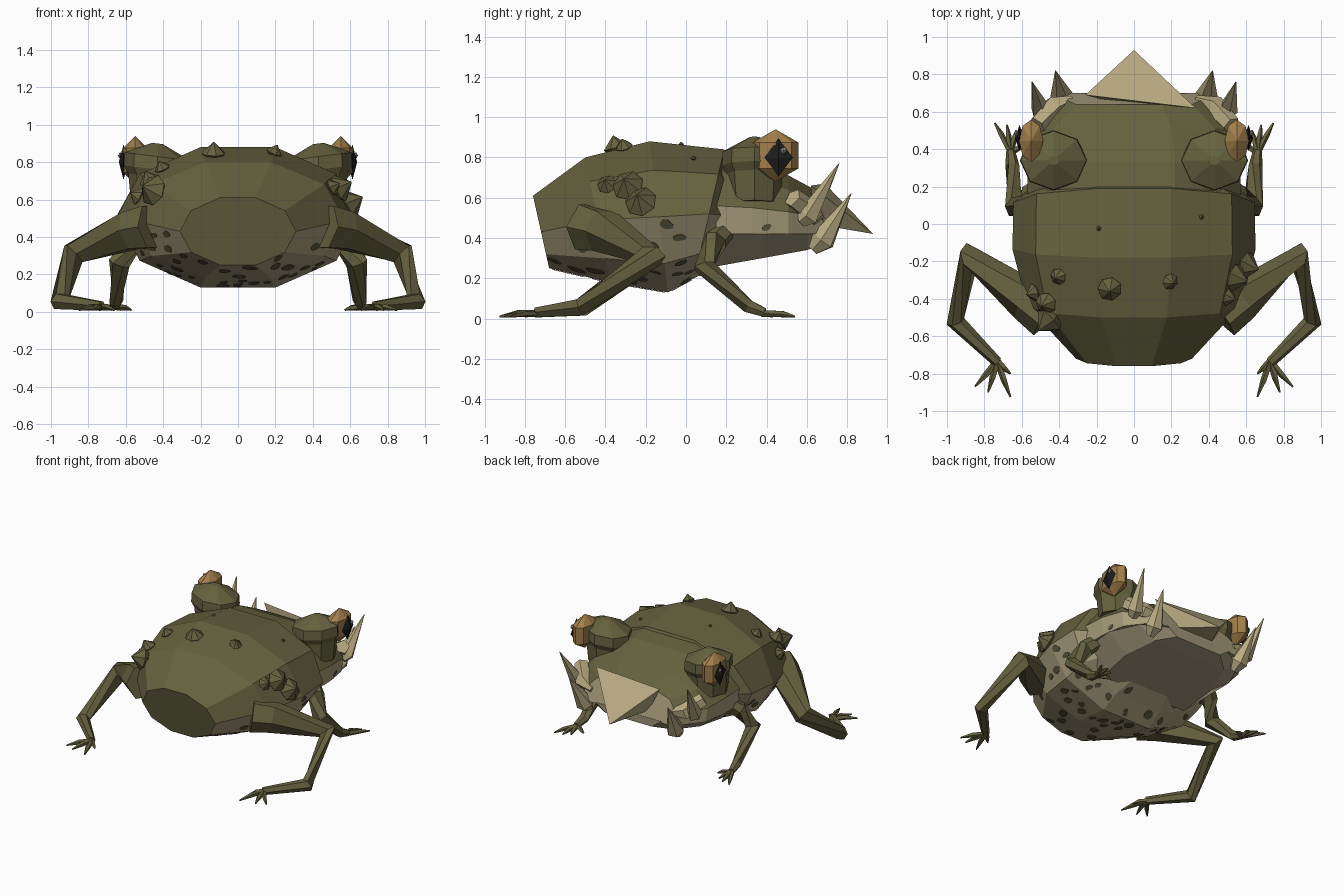
import bpy, bmesh, math, random
from mathutils import Vector
from mathutils.bvhtree import BVHTree

random.seed(7)
if "Cube" in bpy.data.objects:
    bpy.data.objects.remove(bpy.data.objects["Cube"])


def material(name, rgb):
    m = bpy.data.materials.new(name)
    m.use_nodes = True
    m.diffuse_color = (*rgb, 1)
    bsdf = next(n for n in m.node_tree.nodes if n.type == "BSDF_PRINCIPLED")
    bsdf.inputs["Base Color"].default_value = (*rgb, 1)
    return m


olive = material("olive_skin", (.13, .12, .05))
tan = material("tan_belly", (.39, .335, .2))
brown = material("brown_jaw", (.35, .295, .19))
horn = material("pale_horn", (.49, .41, .23))
amber = material("amber_eye", (.36, .21, .07))
black = material("black_pupil", (.012, .012, .013))
dark = material("dark_spot", (.095, .088, .045))
glint = material("grey_glint", (.3, .3, .28))


def finish(name, bm, *mats):
    bmesh.ops.recalc_face_normals(bm, faces=bm.faces)
    mesh = bpy.data.meshes.new(name)
    bm.to_mesh(mesh)
    bm.free()
    for m in mats:
        mesh.materials.append(m)
    ob = bpy.data.objects.new(name, mesh)
    bpy.context.collection.objects.link(ob)
    return ob


def loft(name, rings, mats, rule=lambda k: 0):
    """Skin closed rings in order; rule picks the material from the side number."""
    bm = bmesh.new()
    rows = [[bm.verts.new(p) for p in ring] for ring in rings]
    n = len(rows[0])
    for a, b in zip(rows, rows[1:]):
        for k in range(n):
            f = bm.faces.new((a[k], a[(k + 1) % n], b[(k + 1) % n], b[k]))
            f.material_index = rule(k)
    bm.faces.new(rows[0])
    bm.faces.new(rows[-1]).material_index = len(mats) - 1
    return finish(name, bm, *mats)


def tube(name, path, radii, mat, sides=6):
    """Tapered tube along a path."""
    pts = [Vector(p) for p in path]
    rings = []
    for i, p in enumerate(pts):
        t = Vector()
        if i:
            t += (p - pts[i - 1]).normalized()
        if i < len(pts) - 1:
            t += (pts[i + 1] - p).normalized()
        t.normalize()
        u = t.cross(Vector((0, 0, 1)) if abs(t.z) < .95 else Vector((0, 1, 0))).normalized()
        v = t.cross(u)
        rings.append([p + radii[i] * (u * math.cos(a) + v * math.sin(a))
                      for a in (math.tau * k / sides for k in range(sides))])
    return loft(name, rings, [mat])


def ball(name, centre, size, mat, segments, rings):
    bm = bmesh.new()
    bmesh.ops.create_uvsphere(bm, u_segments=segments, v_segments=rings, radius=1)
    for v in bm.verts:
        v.co = Vector(centre) + Vector(size) * v.co
    return finish(name, bm, mat)


# Body: ten-sided tilted rings, olive above and tan below
def body_ring(top, bottom, width):
    t, b = Vector((0, *top)), Vector((0, *bottom))
    up = (t - b) / (2 * math.sin(math.radians(72)))
    return [(t + b) / 2 + Vector((width * math.cos(a), 0, 0)) + up * math.sin(a)
            for a in (math.tau * k / 10 for k in range(10))]


body = loft("body", [body_ring((-.76, .61), (-.68, .25), .31),
                     body_ring((-.5, .8), (-.38, .18), .57),
                     body_ring((-.18, .88), (-.09, .13), .65),
                     body_ring((.19, .84), (.04, .2), .645),
                     body_ring((.24, .74), (.2, .28), .5)],
            [olive, tan], lambda k: int(k > 4))


# Head: olive crown with a tan upper lip
def head_ring(y, width, top, mid, low, lean=0):
    half = [(.38, 0, top), (.8, 0, top * .6 + mid * .4), (1, lean * .6, mid), (.97, lean, low)]
    half = [(width * w, y + d, z) for w, d, z in half]
    return half + [(-x, q, z) for x, q, z in reversed(half)]


head = loft("head", [head_ring(.15, .57, .83, .56, .42),
                     head_ring(.33, .57, .8, .55, .42),
                     head_ring(.51, .54, .71, .53, .42),
                     head_ring(.64, .39, .64, .5, .42, .06)],
            [olive, tan], lambda k: int(k in (2, 3, 4)))


# Lower jaw
def jaw_ring(y, width, top, bottom):
    half = [(width, y, top), (width * .7, y, bottom)]
    return half + [(-x, y, z) for x, y, z in reversed(half)]


loft("lower_jaw", [jaw_ring(.1, .53, .43, .25), jaw_ring(.38, .55, .42, .3),
                   jaw_ring(.6, .45, .42, .34), jaw_ring(.7, .28, .43, .37)], [brown])

# Beak: skewed spike
bm = bmesh.new()
corners = [bm.verts.new(p) for p in
           ((.33, .62, .66), (-.26, .69, .67), (-.15, .66, .47), (.2, .64, .47))]
tip = bm.verts.new((0, .93, .42))
bm.faces.new(corners)
for k in range(4):
    bm.faces.new((corners[k], corners[(k + 1) % 4], tip))
finish("beak", bm, horn)


# Paired parts
for side, s in (("left", 1), ("right", -1)):
    def at(*p):
        return (s * p[0], p[1], p[2])

    # Eye socket, eyeball, pupil and glint
    socket = []
    for z, r in ((.57, .15), (.72, .165), (.76, .19), (.83, .185), (.9, .03)):
        socket.append([at(.43 + r * .95 * math.cos(a), .34 + r * .85 * math.sin(a),
                          z + r * .12 * math.cos(a))
                       for a in (math.tau * k / 8 for k in range(8))])
    loft(side + "_eye_socket", socket, [olive])
    ball(side + "_eyeball", at(.55, .445, .81), (.075, .13, .13), amber, 8, 3)
    ball(side + "_pupil", at(.612, .46, .8), (.025, .07, .095), black, 4, 2)
    ball(side + "_eye_glint", at(.63, .485, .835), (.012, .018, .02), glint, 4, 2)

    # Horns along the jaw
    tube(side + "_rear_horn", [at(.49, .57, .48), at(.5, .61, .51), at(.545, .76, .77)],
         (.03, .055, .002), horn, 5)
    tube(side + "_front_horn", [at(.38, .63, .34), at(.385, .68, .39), at(.42, .82, .62)],
         (.03, .065, .002), horn, 6)
    tube(side + "_lip_plate", [at(.52, .53, .6), at(.43, .63, .52), at(.33, .67, .5)],
         (.05, .06, .02), horn, 5)

    # Hind leg with webless toes
    tube(side + "_hind_leg", [at(.46, -.49, .455), at(.57, -.41, .435), at(.88, -.17, .31),
                              at(.955, -.52, .055), at(.73, -.74, .03)],
         (.13, .115, .07, .05, .028), olive)
    for i, (x, y) in enumerate(((.85, -.87), (.78, -.9), (.66, -.925), (.66, -.8))):
        mid = ((x + .73) / 2, (y - .74) / 2, .025)
        tube(f"{side}_hind_toe_{i + 1}", [at(.73, -.73, .025), at(*mid), at(x, y, .01)],
             (.018, .018, .005), olive, 5)

    # Front leg and toes
    tube(side + "_front_leg", [at(.5, .2, .44), at(.56, .15, .39), at(.635, .09, .26),
                               at(.65, .31, .06), at(.66, .39, .03)],
         (.05, .06, .058, .037, .025), olive)
    for i, (x, y) in enumerate(((.745, .54), (.68, .53), (.63, .5), (.57, .43))):
        mid = ((x * .6 + .66 * .4), (y * .6 + .39 * .4), .022)
        tube(f"{side}_front_toe_{i + 1}", [at(.66, .38, .025), at(*mid), at(x, y, .01)],
             (.017, .016, .005), olive, 5)

# Warts: pointed cones seated on the back
surface = BVHTree.FromPolygons([v.co for v in body.data.vertices],
                               [p.vertices[:] for p in body.data.polygons])
warts = [(-.13, -.36, .9, .065), (.2, -.32, .9, .045), (-.42, -.29, .8, .045),
         (-.58, -.38, .64, .05), (-.48, -.43, .72, .06), (-.48, -.54, .66, .085),
         (.58, -.3, .68, .08), (.62, -.23, .59, .08), (.53, -.4, .68, .05),
         (-.19, -.02, .9, .014), (.37, .04, .82, .014)]
for i, (x, y, z, r) in enumerate(warts):
    p, n, _, _ = surface.find_nearest(Vector((x, y, z)))
    if n.dot(p - Vector((0, -.2, .5))) < 0:
        n = -n
    tube(f"wart_{i + 1}", [p - n * r * .4, p + n * r * .15, p + n * r * 1.1],
         (r * .5, r, r * .04), olive, 7)


# Spots: thin irregular plates scattered on the tan faces
def spots(name, ob, count, size):
    bm = bmesh.new()
    ob.data.calc_loop_triangles()
    tris = []
    for t in ob.data.loop_triangles:
        poly = ob.data.polygons[t.polygon_index]
        if poly.material_index == 1 and abs(poly.normal.y) < .9:
            tris.append(([ob.data.vertices[k].co for k in t.vertices], t.normal.copy(), t.area))
    placed = []
    for _ in range(count * 30):
        (a, b, c), n, _area = random.choices(tris, [t[2] for t in tris])[0]
        u, v = sorted((random.random(), random.random()))
        p = a * u + b * (v - u) + c * (1 - v)
        r = random.uniform(.55, 1) * size
        gap = min(((p - q).cross((e - q).normalized())).length
                  for q, e in ((a, b), (b, c), (c, a)))
        if gap < r * .8 or any((p - q).length < (r + w) * .95 for q, w in placed):
            continue
        placed.append((p, r))
        x = Vector((0, 1, 0)) - n * n.y
        x.normalize()
        y = n.cross(x)
        turn, squash = random.uniform(-.6, .6), random.uniform(.55, .8)
        ring = []
        for k in range(10):
            w = math.tau * k / 10
            i, j = math.cos(w), math.sin(w) * squash
            d = r * random.uniform(.75, 1.05)
            i, j = (i * math.cos(turn) - j * math.sin(turn), i * math.sin(turn) + j * math.cos(turn))
            ring.append(p + n * .004 + (x * i + y * j) * d)
        low = [bm.verts.new(q - n * .003) for q in ring]
        high = [bm.verts.new(q) for q in ring]
        bm.faces.new(high)
        for k in range(10):
            bm.faces.new((low[k], low[k - 1], high[k - 1], high[k]))
        if len(placed) >= count:
            break
    finish(name, bm, dark)


spots("belly_spots", body, 56, .055)
spots("lip_spots", head, 12, .045)
